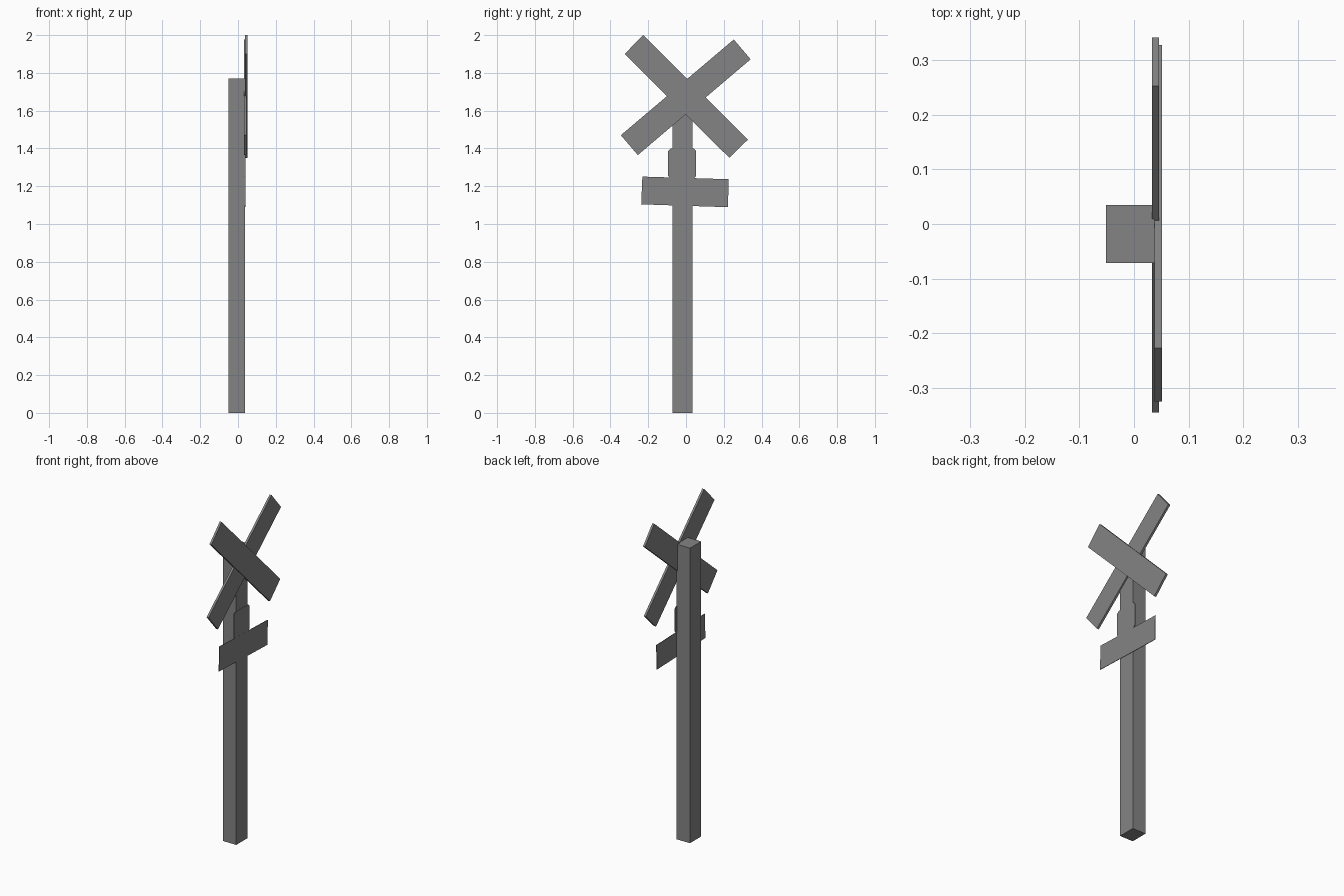
import bpy
import bmesh

cube = bpy.data.objects.get("Cube")
if cube:
    bpy.data.objects.remove(cube, do_unlink=True)

grey = bpy.data.materials.new("weathered_grey")
grey.use_nodes = True
colour = (0.23, 0.23, 0.23, 1)
grey.diffuse_color = colour
grey.node_tree.nodes["Principled BSDF"].inputs["Base Color"].default_value = colour


def slab(name, outline, x0, x1):
    """Extrude a y-z outline from x0 to x1."""
    bm = bmesh.new()
    base = bm.faces.new([bm.verts.new((x0, y, z)) for y, z in outline])
    top = bmesh.ops.extrude_face_region(bm, geom=[base])
    verts = [v for v in top["geom"] if isinstance(v, bmesh.types.BMVert)]
    bmesh.ops.translate(bm, verts=verts, vec=(x1 - x0, 0, 0))
    bmesh.ops.recalc_face_normals(bm, faces=bm.faces)
    mesh = bpy.data.meshes.new(name)
    bm.to_mesh(mesh)
    bm.free()
    mesh.materials.append(grey)
    obj = bpy.data.objects.new(name, mesh)
    bpy.context.collection.objects.link(obj)
    return obj


def chamfered(y0, y1, z0, z1, c):
    """Rectangle outline with cut corners."""
    return [(y0 + c, z0), (y1 - c, z0), (y1, z0 + c), (y1, z1 - c),
            (y1 - c, z1), (y0 + c, z1), (y0, z1 - c), (y0, z0 + c)]


# Square post
slab("post", [(-0.071, 0), (0.035, 0), (0.035, 1.77), (-0.071, 1.77)], -0.051, 0.038)

# Crossed boards, the second overlapping the first
slab("rear_cross_board",
     [(-0.345, 1.47), (-0.255, 1.365), (0.342, 1.872), (0.253, 1.977)], 0.033, 0.046)
slab("front_cross_board",
     [(-0.325, 1.90), (0.23, 1.35), (0.328, 1.447), (-0.227, 2.0)], 0.038, 0.051)

# Small plate with cut corners above a slightly tilted sign
slab("small_plate", chamfered(-0.095, 0.054, 1.24, 1.40, 0.014), 0.0365, 0.0395)
slab("tilted_sign",
     [(-0.237, 1.104), (0.222, 1.089), (0.226, 1.237), (-0.231, 1.251)], 0.037, 0.040)
